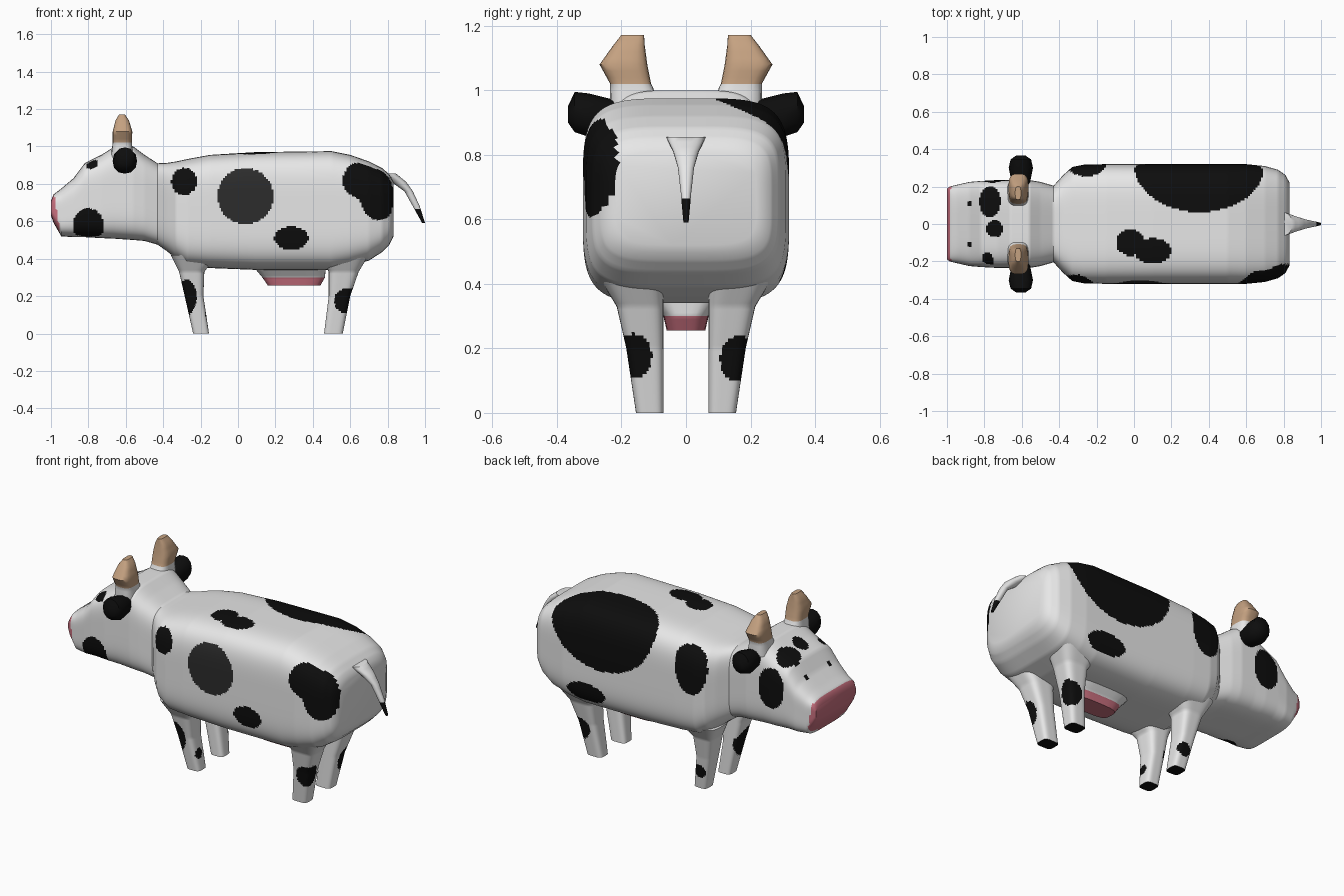
import bpy, bmesh, math
from mathutils import Vector

# One material per colour
COLOURS = [("white", (.8, .8, .8)), ("black", (.004, .004, .004)), ("charcoal", (.025, .025, .025)),
           ("pink", (.58, .16, .21)), ("horn_tan", (.56, .36, .22))]
MATS = []
for name, c in COLOURS:
    m = bpy.data.materials.new(name)
    m.diffuse_color = (*c, 1)
    MATS.append(m)
WHITE, BLACK, CHARCOAL, PINK, TAN = range(5)

# Coat patches as ellipsoids: centre x, y, z and radii x, y, z
SPOTS = [
    (-.29, -.31, .815, .07, .1, .076),      # right flank
    (.285, -.31, .51, .092, .12, .062),
    (.66, -.30, .82, .10, .11, .10),
    (.75, -.28, .75, .11, .10, .145),
    (.35, .32, .93, .35, .26, .31),         # left flank
    (-.25, .32, .81, .105, .08, .175),
    (.45, .30, .46, .13, .1, .06),
    (-.02, -.10, .97, .075, .07, .1),       # back
    (.10, -.145, .97, .10, .07, .1),
    (-.79, -.22, .92, .045, .07, .04),      # head
    (-.80, -.22, .57, .085, .09, .10),
    (-.73, .235, .77, .085, .08, .12),
    (-.77, .12, .93, .06, .085, .1),
    (-.745, -.025, .95, .045, .045, .1),
    (-.88, .11, .83, .014, .014, .05),      # eyes
    (-.88, -.11, .83, .014, .014, .05),
]
LEG_SPOTS = [
    (-.27, -.16, .20, .05, .09, .10),
    (-.17, -.13, .10, .04, .03, .03),
    (-.21, .17, .11, .04, .05, .04),
    (.58, -.16, .18, .07, .055, .075),
    (.58, .16, .17, .07, .055, .075),
]


def inside(p, s):
    return sum(((p[i] - s[i]) / s[i + 3]) ** 2 for i in range(3)) < 1


def loft(name, sections, axis, rule, sides=24, step=.02, n=3.0):
    """Rounded-box sections (t, a0, a1, b0, b1) swept along an axis, coloured per face."""
    rows = []
    for s0, s1 in zip(sections, sections[1:]):
        k = max(1, round(abs(s1[0] - s0[0]) / step))
        rows += [[u + (v - u) * i / k for u, v in zip(s0, s1)] for i in range(k)]
    rows.append(sections[-1])
    bm = bmesh.new()
    rings = []
    for t, a0, a1, b0, b1 in rows:
        ring = []
        for i in range(sides):
            c, s = math.cos(2 * math.pi * i / sides), math.sin(2 * math.pi * i / sides)
            r = (abs(c) ** n + abs(s) ** n) ** (-1 / n)
            a = (a0 + a1) / 2 + (a1 - a0) / 2 * c * r
            b = (b0 + b1) / 2 + (b1 - b0) / 2 * s * r
            ring.append(bm.verts.new({'x': (t, a, b), 'y': (a, t, b), 'z': (a, b, t)}[axis]))
        rings.append(ring)
    for r0, r1 in zip(rings, rings[1:]):
        for i in range(sides):
            j = (i + 1) % sides
            bm.faces.new((r0[i], r0[j], r1[j], r1[i]))
    bm.faces.new(rings[0])
    bm.faces.new(rings[-1])
    bmesh.ops.recalc_face_normals(bm, faces=bm.faces)
    for f in bm.faces:
        f.material_index = rule(f.calc_center_median())
    me = bpy.data.meshes.new(name)
    bm.to_mesh(me)
    bm.free()
    for m in MATS:
        me.materials.append(m)
    ob = bpy.data.objects.new(name, me)
    bpy.context.collection.objects.link(ob)
    bpy.ops.object.select_all(action='DESELECT')
    ob.select_set(True)
    bpy.context.view_layer.objects.active = ob
    bpy.ops.object.shade_smooth_by_angle(angle=math.radians(40))
    return ob


# Head and body: x, half width, bottom, top
def coat(p):
    if p.x < -.95 - .15 * (p.z - .53):
        return PINK
    if p.y < 0 and (p.x - .04) ** 2 + (p.z - .735) ** 2 < .15 ** 2:
        return CHARCOAL
    return BLACK if any(inside(p, s) for s in SPOTS) else WHITE


BODY = [(-1, .19, .63, .71), (-.985, .20, .59, .745), (-.945, .21, .52, .775), (-.88, .225, .515, .83),
        (-.82, .23, .515, .91), (-.73, .235, .51, .955), (-.66, .235, .507, 1.0), (-.56, .235, .50, 1.0),
        (-.50, .225, .495, .955), (-.43, .205, .475, .91), (-.38, .26, .44, .912), (-.33, .305, .40, .92),
        (-.27, .317, .36, .933), (-.15, .32, .35, .955), (.10, .32, .34, .97), (.50, .32, .34, .975),
        (.60, .32, .36, .955), (.70, .31, .39, .92), (.77, .29, .435, .885), (.81, .262, .475, .85),
        (.832, .22, .52, .81)]
loft("body_and_head", [(x, -w, w, b, t) for x, w, b, t in BODY], 'x', coat, 200, .01, 4.5)


# Legs with black soles
def leg_coat(p):
    return BLACK if p.z < .003 or any(inside(p, s) for s in LEG_SPOTS) else WHITE


LEG_X = {"front_leg": [(-.24, -.155), (-.285, -.185), (-.315, -.18), (-.36, -.11)],
         "hind_leg": [(.46, .56), (.485, .60), (.485, .645), (.44, .70)]}
LEG_Z = [(0, .155), (.20, .185), (.33, .215), (.42, .27)]   # height, outer edge
for side, label in ((-1, "right"), (1, "left")):
    for name, xs in LEG_X.items():
        loft(f"{name}_{label}", [(z, x0, x1, side * .07, side * o) for (z, o), (x0, x1) in zip(LEG_Z, xs)],
             'z', leg_coat, 48, .01, 4)

    # Horns on white stumps
    horn = [(.94, -.68, -.56, .07, .235), (1.02, -.67, -.567, .108, .235), (1.08, -.67, -.565, .12, .268),
            (1.14, -.655, -.583, .128, .225), (1.172, -.635, -.605, .13, .20)]
    loft(f"horn_{label}", [(z, x0, x1, side * y0, side * y1) for z, x0, x1, y0, y1 in horn],
         'z', lambda p: WHITE if p.z < 1.02 else TAN, 24, .02, 3.5)

    # Ears
    ear = [(.20, -.65, -.56, .87, .965), (.30, -.67, -.54, .855, .99),
           (.345, -.66, -.55, .87, .995), (.366, -.63, -.58, .90, .95)]
    loft(f"ear_{label}", [(side * e[0], *e[1:]) for e in ear], 'y', lambda p: BLACK, 12, .05, 2.3)

# Udder
loft("udder", [(.256, .16, .44, -.06, .06), (.30, .13, .465, -.07, .07), (.36, .08, .47, -.12, .12)],
     'z', lambda p: PINK if p.z < .302 else WHITE, 32, .01, 4)

# Tail with black tip
loft("tail", [(.59, .985, 1.0, -.008, .008), (.68, .935, .972, -.016, .016), (.76, .89, .935, -.025, .025),
              (.81, .82, .90, -.04, .04), (.855, .75, .845, -.062, .062)],
     'z', lambda p: BLACK if p.z < .67 else WHITE, 20, .015, 2.2)
